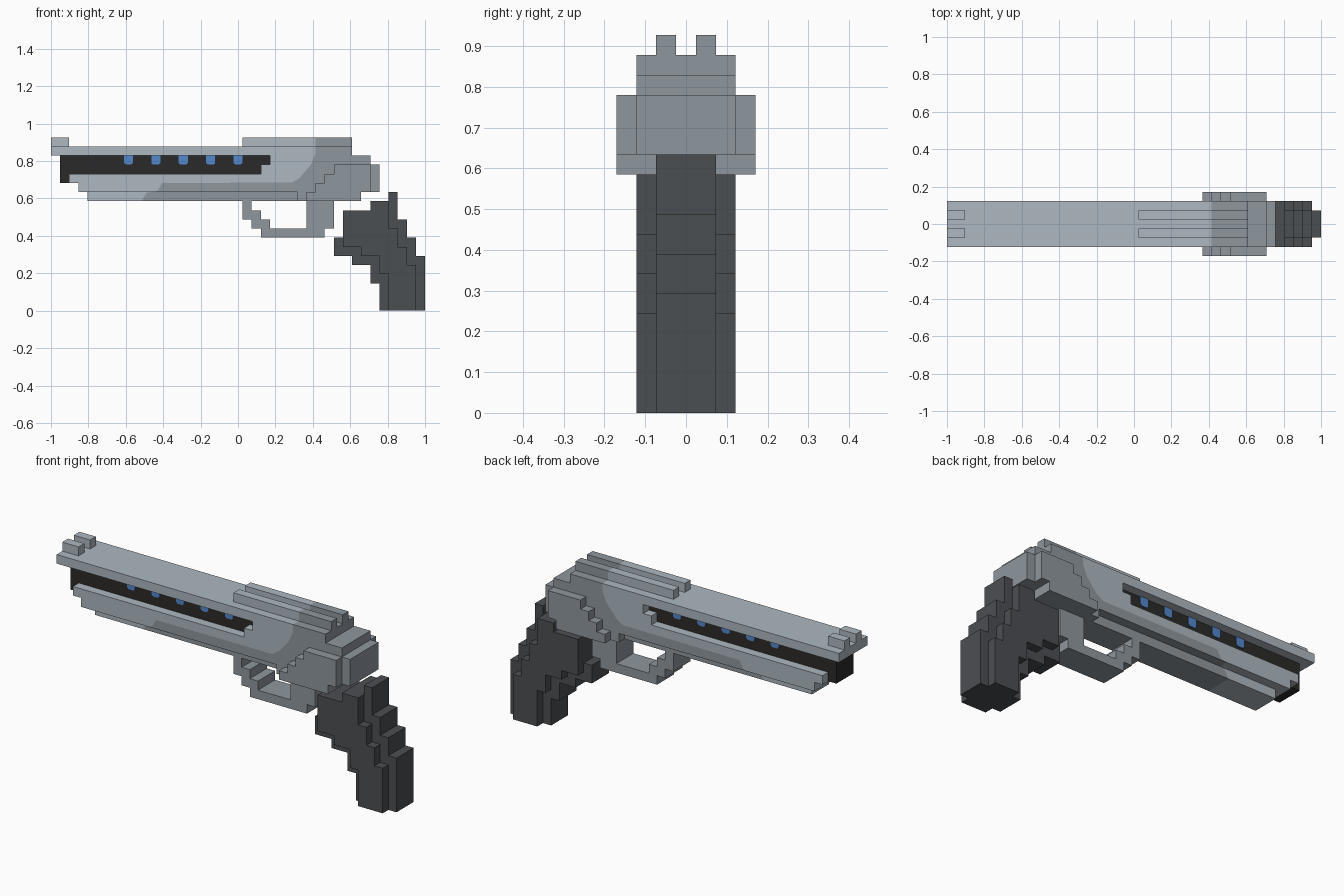
import bpy, bmesh
from mathutils import Vector

cube = bpy.data.objects.get("Cube")
if cube:
    bpy.data.objects.remove(cube, do_unlink=True)

V = 2 / 41  # size of one block


def material(name, rgb):
    m = bpy.data.materials.new(name)
    m.use_nodes = True
    lin = [((c / 255 + 0.055) / 1.055) ** 2.4 for c in rgb]
    col = (*lin, 1)
    m.diffuse_color = col
    m.node_tree.nodes["Principled BSDF"].inputs["Base Color"].default_value = col
    return m


LIGHT = material("light steel", (173, 184, 193))
DARK = material("dark steel", (142, 151, 158))
GRIP = material("grip charcoal", (75, 78, 82))
BLACK = material("core black", (43, 42, 41))
BLUE = material("light blue", (84, 136, 205))

# Line between the two steel tones, in x and z
TONE = [(-0.53, 0.56), (-0.49, 0.63), (-0.43, 0.64), (-0.405, 0.683),
        (0.29, 0.685), (0.33, 0.71), (0.39, 0.78), (0.415, 0.84)]


def is_dark(x, z):
    if x < TONE[0][0]:
        return False
    for (x0, z0), (x1, z1) in zip(TONE, TONE[1:]):
        if x <= x1:
            return z < z0 + (z1 - z0) * (x - x0) / (x1 - x0)
    return True


def profile(name, pts, y0, y1, mat, two_tone=False):
    """Extrude a stepped outline (block units in x, z) from y0 to y1 (block units)."""
    bm = bmesh.new()
    face = bm.faces.new([bm.verts.new((-1 + i * V, y0 * V, k * V)) for i, k in pts])
    ext = bmesh.ops.extrude_face_region(bm, geom=[face])
    bmesh.ops.translate(bm, vec=(0, (y1 - y0) * V, 0),
                        verts=[g for g in ext["geom"] if isinstance(g, bmesh.types.BMVert)])
    if two_tone:
        # cut along the tone line, then colour the faces below it
        lines = list(zip(TONE, TONE[1:])) + [(TONE[-1], (0.415, 1.0))]
        for (xa, za), (xb, zb) in lines:
            bmesh.ops.bisect_plane(bm, geom=bm.verts[:] + bm.edges[:] + bm.faces[:], dist=1e-5,
                                   plane_co=(xa, 0, za),
                                   plane_no=Vector((zb - za, 0, xa - xb)).normalized())
        for f in bm.faces:
            c = f.calc_center_median()
            f.material_index = int(is_dark(c.x, c.z))
    bmesh.ops.recalc_face_normals(bm, faces=bm.faces[:])
    me = bpy.data.meshes.new(name)
    bm.to_mesh(me)
    bm.free()
    me.materials.append(mat)
    if two_tone:
        me.materials.append(DARK)
    ob = bpy.data.objects.new(name, me)
    bpy.context.collection.objects.link(ob)
    return ob


def box(name, i0, i1, k0, k1, y0, y1, mat, two_tone=False):
    return profile(name, [(i0, k0), (i1, k0), (i1, k1), (i0, k1)], y0, y1, mat, two_tone)


# Slide and frame, with the long side slot
profile("frame", [(0, 18), (33, 18), (33, 17), (35, 17), (35, 16), (36, 16), (36, 13),
                  (34, 13), (34, 12), (27, 12), (27, 13), (3, 13), (3, 14), (2, 14),
                  (2, 15), (23, 15), (23, 16), (24, 16), (24, 17), (0, 17)],
        -2.5, 2.5, LIGHT, True)
box("under_rail", 4, 27, 12, 13, -1.5, 1.5, LIGHT, True)

# Dark core seen through the slot
box("barrel_core", 1, 24, 14, 17, -1.5, 1.5, BLACK)

# Paired parts on both sides
for side, s in (("left", 1), ("right", -1)):
    a, b = sorted((0.5 * s, 1.5 * s))
    box("front_sight_" + side, 0, 2, 18, 19, a, b, LIGHT)
    box("rear_ridge_" + side, 21, 33, 18, 19, a, b, LIGHT, True)
    a, b = sorted((2.5 * s, 3.5 * s))
    profile("side_plate_" + side,
            [(28, 12), (34, 12), (34, 13), (35, 13), (35, 16), (31, 16), (31, 15),
             (30, 15), (30, 14), (29, 14), (29, 13), (28, 13)], a, b, DARK)
    a, b = sorted((1.4 * s, 1.6 * s))
    for n in range(5):
        i = 8 + 3 * n
        profile(f"slot_light_{side}_{n + 1}",
                [(i, 17), (i, 16.2), (i + 0.2, 16), (i + 0.8, 16), (i + 1, 16.2), (i + 1, 17)],
                a, b, BLUE)

# Trigger guard loop
profile("trigger_guard",
        [(21, 12), (21, 10), (22, 10), (22, 9), (23, 9), (23, 8), (30, 8), (30, 9),
         (31, 9), (31, 12), (28, 12), (28, 9), (24, 9), (24, 10), (23, 10), (23, 11),
         (22, 11), (22, 12)], -1.5, 1.5, DARK)

# Grip: wide body with a narrower spine standing out front and back
profile("grip_body",
        [(37, 0), (40, 0), (40, 5), (39, 5), (39, 7), (38, 7), (38, 9), (37, 9),
         (37, 12), (35, 12), (35, 11), (32, 11), (32, 7), (34, 7), (34, 6), (36, 6),
         (36, 4), (37, 4)], -2.5, 2.5, GRIP)
profile("grip_spine",
        [(36, 0), (41, 0), (41, 6), (40, 6), (40, 8), (39, 8), (39, 10), (38, 10),
         (38, 13), (37, 13), (37, 11), (32, 11), (32, 8), (31, 8), (31, 6), (33, 6),
         (33, 5), (35, 5), (35, 3), (36, 3)], -1.5, 1.5, GRIP)
